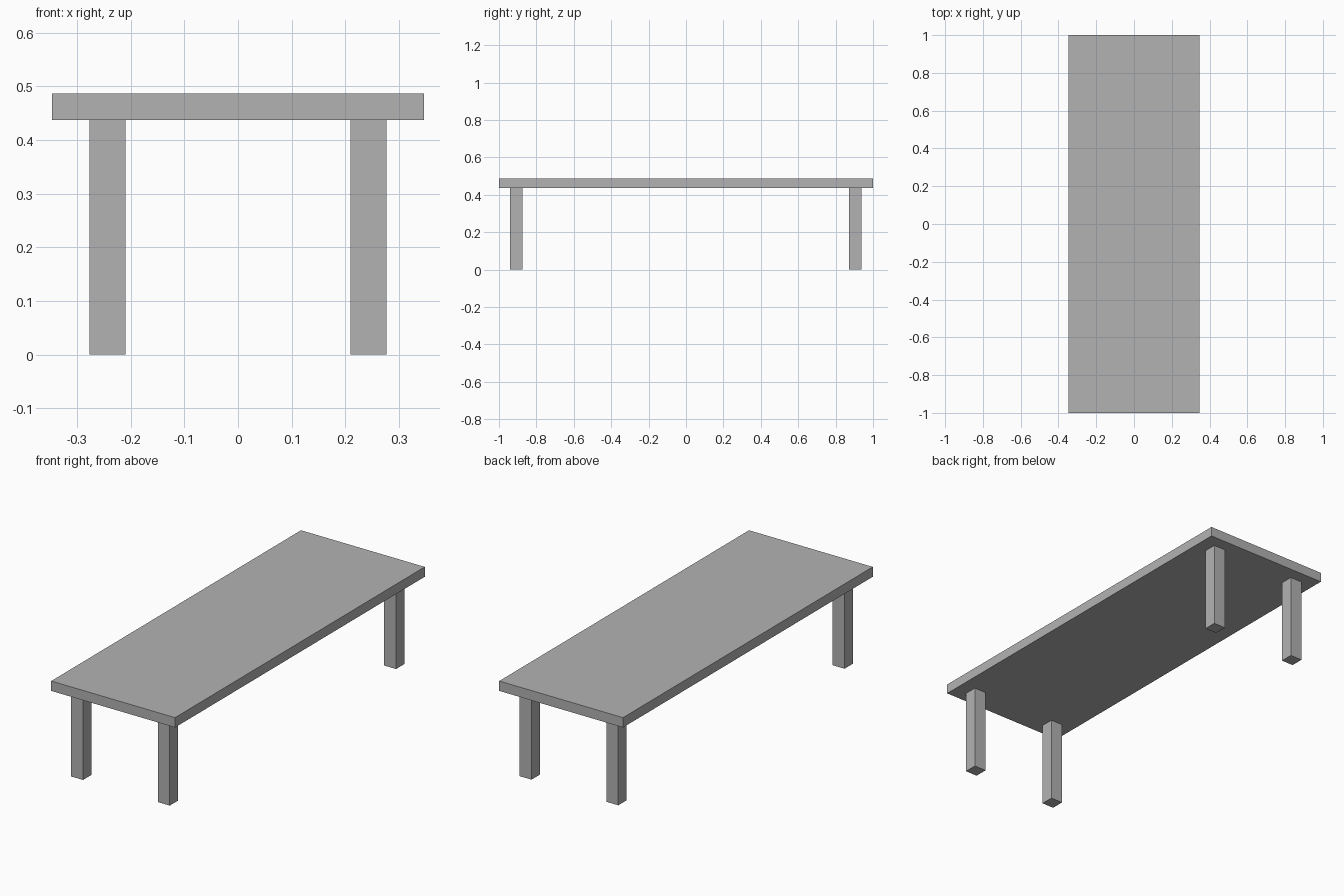
import bpy

cube = bpy.data.objects.get("Cube")
if cube:
    bpy.data.objects.remove(cube, do_unlink=True)

# Single plain grey finish
grey = bpy.data.materials.new("plain grey")
grey.use_nodes = True
colour = (0.448, 0.448, 0.448, 1)
grey.diffuse_color = colour
grey.node_tree.nodes["Principled BSDF"].inputs["Base Color"].default_value = colour


def box(name, centre, size):
    bpy.ops.mesh.primitive_cube_add(size=1, location=centre)
    obj = bpy.context.object
    obj.name = name
    obj.scale = size
    bpy.ops.object.transform_apply(location=False, rotation=False, scale=True)
    obj.data.materials.append(grey)
    return obj


WIDTH, LENGTH, HEIGHT, SLAB = 0.694, 2.0, 0.487, 0.05
LEG = 0.067
leg_height = HEIGHT - SLAB

# Table top
box("table_top", (0, 0, HEIGHT - SLAB / 2), (WIDTH, LENGTH, SLAB))

# Four square legs, set in from the corners
for end, y in (("front", -0.908), ("back", 0.904)):
    for side, x in (("right", -0.243), ("left", 0.243)):
        box(f"{end}_{side}_leg", (x, y, leg_height / 2), (LEG, LEG, leg_height))
